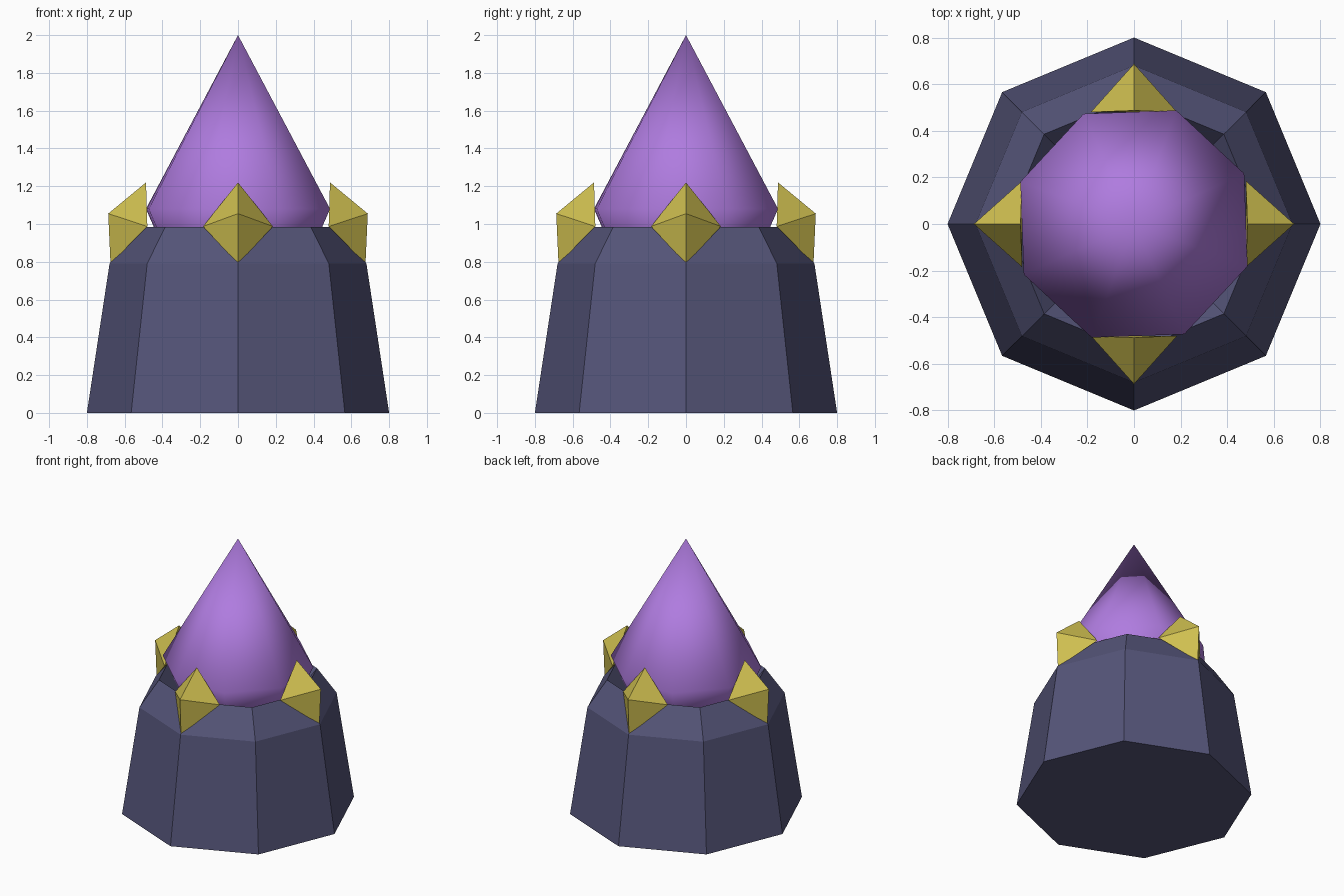
import bpy, bmesh
from math import cos, sin, pi, radians
from mathutils import Matrix, Vector

if "Cube" in bpy.data.objects:
    bpy.data.objects.remove(bpy.data.objects["Cube"])


def material(name, rgb):
    mat = bpy.data.materials.new(name)
    mat.diffuse_color = (*rgb, 1.0)
    mat.use_nodes = True
    mat.node_tree.nodes["Principled BSDF"].inputs["Base Color"].default_value = mat.diffuse_color
    return mat


def finish(bm, name, mat, smooth=False):
    bmesh.ops.recalc_face_normals(bm, faces=bm.faces)
    mesh = bpy.data.meshes.new(name)
    bm.to_mesh(mesh)
    bm.free()
    mesh.materials.append(mat)
    mesh.polygons.foreach_set("use_smooth", [smooth] * len(mesh.polygons))
    obj = bpy.data.objects.new(name, mesh)
    bpy.context.collection.objects.link(obj)
    return obj


def lathe(name, profile, mat, sides=8, turn=0.0, smooth=False):
    """Closed faceted solid from (radius, z) rings; radius 0 makes a point."""
    bm = bmesh.new()
    rings = []
    for r, z in profile:
        count = sides if r > 0 else 1
        rings.append([bm.verts.new((r * cos(turn + 2 * pi * i / sides),
                                    r * sin(turn + 2 * pi * i / sides), z))
                      for i in range(count)])
    for a, b in zip(rings, rings[1:]):
        for i in range(sides):
            j = (i + 1) % sides
            if len(b) == 1:
                bm.faces.new((a[i], a[j], b[0]))
            else:
                bm.faces.new((a[i], a[j], b[j], b[i]))
    for ring in (rings[0], rings[-1]):
        if len(ring) > 1:
            bm.faces.new(ring)
    return finish(bm, name, mat, smooth)


slate = material("slate", (0.09, 0.09, 0.19))
purple = material("purple", (0.43, 0.20, 0.74))
gold = material("gold", (0.62, 0.52, 0.08))

# Octagonal pedestal with a bevelled rim and a recessed socket
lathe("pedestal", [(0.80, 0), (0.68, 0.79), (0.545, 0.985), (0.40, 0.80)], slate)

# Smooth-shaded eight-sided crystal sitting in the socket
lathe("crystal", [(0.39, 0.80), (0.52, 1.08), (0, 2.0)], purple,
      turn=radians(24.6), smooth=True)

# Four gold studs clasping the rim: a diamond outline with a raised point
for k, side in enumerate(("right", "back", "left", "front")):
    bm = bmesh.new()
    spin = Matrix.Rotation(k * pi / 2, 3, 'Z')
    top, left, bottom, right, tip = [
        bm.verts.new(spin @ Vector(p)) for p in
        ((0.487, 0, 1.22), (0.48, 0.185, 0.987), (0.675, 0, 0.79),
         (0.48, -0.185, 0.987), (0.687, 0, 1.055))]
    for tri in ((top, left, tip), (left, bottom, tip), (bottom, right, tip),
                (right, top, tip), (top, right, left), (bottom, left, right)):
        bm.faces.new(tri)
    finish(bm, side + "_stud", gold)
